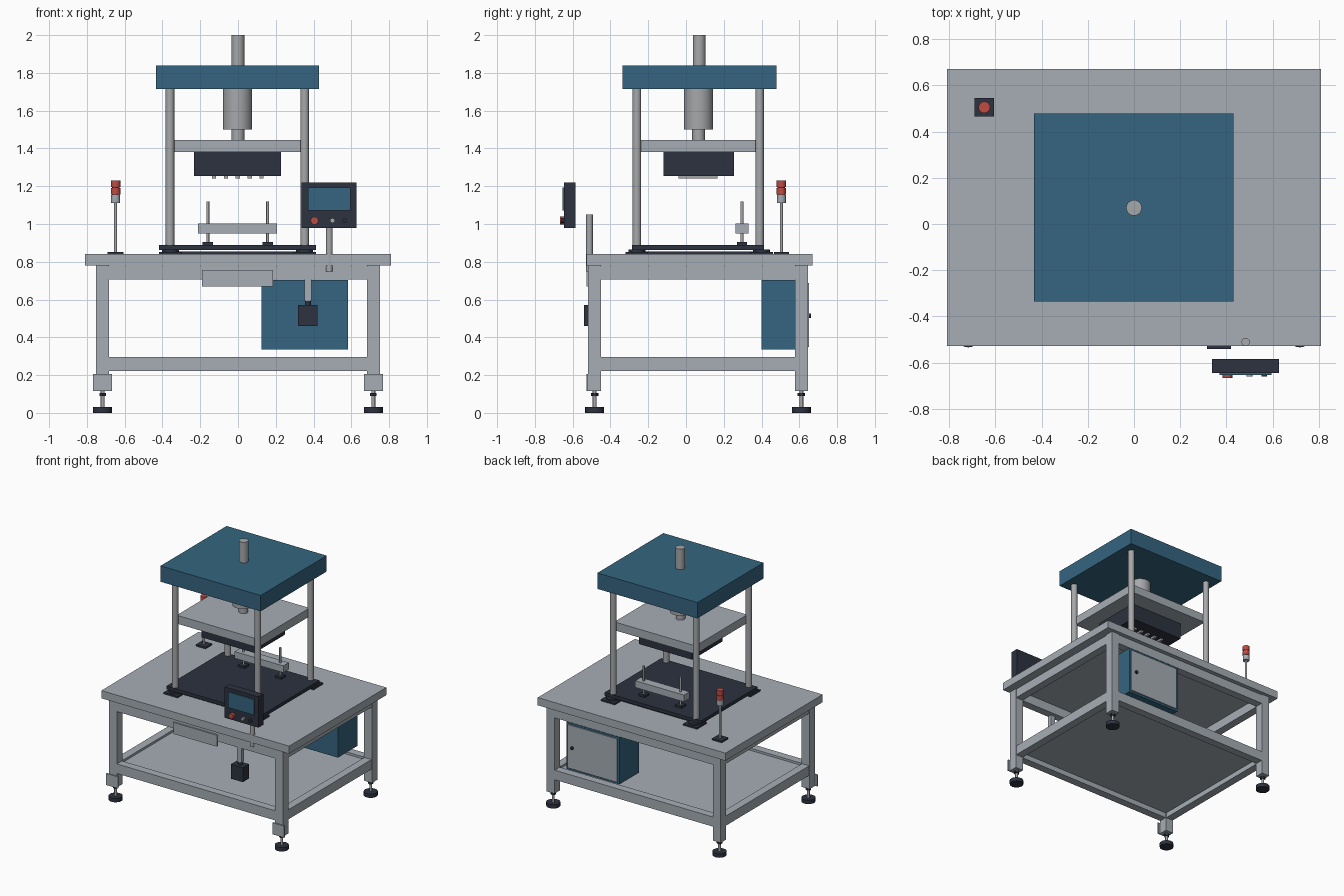
import bpy, math

if "Cube" in bpy.data.objects:
    bpy.data.objects.remove(bpy.data.objects["Cube"])


def material(name, rgb):
    m = bpy.data.materials.new(name)
    m.diffuse_color = (*rgb, 1)
    m.use_nodes = True
    m.node_tree.nodes["Principled BSDF"].inputs["Base Color"].default_value = m.diffuse_color
    return m


GREY = material("painted_grey", (0.38, 0.42, 0.46))
STEEL = material("bare_steel", (0.38, 0.39, 0.40))
BLUE = material("machine_blue", (0.035, 0.13, 0.215))
DARK = material("charcoal", (0.026, 0.032, 0.05))
RED = material("signal_red", (0.53, 0.07, 0.055))


def box(name, x, y, z, mat):
    """Box from (min, max) ranges on each axis."""
    c = [(r[0] + r[1]) / 2 for r in (x, y, z)]
    bpy.ops.mesh.primitive_cube_add(size=1, location=c)
    o = bpy.context.object
    o.scale = [r[1] - r[0] for r in (x, y, z)]
    bpy.ops.object.transform_apply(location=False, rotation=False, scale=True)
    o.name = name
    o.data.materials.append(mat)
    return o


def rod(name, x, y, z, r, mat, sides=20):
    """Vertical cylinder; z is a (min, max) range."""
    bpy.ops.mesh.primitive_cylinder_add(vertices=sides, radius=r, depth=z[1] - z[0],
                                        location=(x, y, (z[0] + z[1]) / 2))
    o = bpy.context.object
    o.name = name
    o.data.materials.append(mat)
    bpy.ops.object.shade_smooth_by_angle(angle=math.radians(40))
    return o


def knob(name, x, y, z, r, mat):
    """Cylinder along y; y is a (min, max) range."""
    bpy.ops.mesh.primitive_cylinder_add(vertices=16, radius=r, depth=y[1] - y[0],
                                        location=(x, (y[0] + y[1]) / 2, z),
                                        rotation=(math.pi / 2, 0, 0))
    o = bpy.context.object
    o.name = name
    o.data.materials.append(mat)
    bpy.ops.object.shade_smooth_by_angle(angle=math.radians(40))


# Table
box("table_top", (-0.81, 0.81), (-0.527, 0.67), (0.78, 0.84), GREY)
LEG_X, LEG_Y, H = 0.717, (-0.484, 0.611), 0.034
for x in (-LEG_X, LEG_X):
    for y in LEG_Y:
        box("leg", (x - H, x + H), (y - H, y + H), (0.115, 0.78), GREY)
        rod("foot_pad", x, y, (0, 0.03), 0.05, DARK)
        rod("foot_stem", x, y, (0.03, 0.115), 0.01, STEEL, 12)
        rod("foot_nut", x, y, (0.09, 0.105), 0.02, DARK, 6)
    # Mounting plate on the front of each front leg
    box("leg_bracket", (x - 0.05, x + 0.05), (-0.528, -0.518), (0.115, 0.205), GREY)

# Upper and lower rails
for label, z in (("upper", (0.705, 0.776)), ("lower", (0.222, 0.297))):
    for y in LEG_Y:
        box(label + "_long_rail", (-LEG_X + H, LEG_X - H), (y - H + .003, y + H - .003), z, GREY)
    for x in (-LEG_X, LEG_X):
        box(label + "_side_rail", (x - H + .003, x + H - .003),
            (LEG_Y[0] + H, LEG_Y[1] - H), z, GREY)
box("shelf", (-0.69, 0.69), (-0.46, 0.585), (0.262, 0.28), GREY)
box("front_plate", (-0.19, 0.185), (-0.526, -0.51), (0.668, 0.757), GREY)

# Press base
CY = 0.067
box("base_plate", (-0.418, 0.413), (-0.285, 0.412), (0.862, 0.888), DARK)
box("base_underplate", (-0.33, 0.33), (-0.25, 0.38), (0.84, 0.855), DARK)
for x in (-0.357, 0.353):
    for y in (-0.26, 0.4):
        box("base_pad", (x - 0.06, x + 0.06), (y - 0.06, y + 0.06), (0.84, 0.852), DARK)
        rod("pad_spacer", x, y, (0.852, 0.864), 0.045, DARK)

# Columns, crown and moving plate
for x in (-0.36, 0.353):
    for y in (-0.26, 0.39):
        rod("column", x, y, (0.888, 1.716), 0.023, STEEL)
box("crown", (-0.433, 0.43), (-0.335, 0.478), (1.716, 1.84), BLUE)
box("moving_plate", (-0.352, 0.348), (-0.252, 0.385), (1.38, 1.445), GREY)
rod("cylinder_top_rod", 0, CY + 0.003, (1.84, 2.0), 0.034, STEEL)
rod("cylinder_body", -0.002, CY, (1.5, 1.716), 0.077, STEEL, 28)
rod("cylinder_ram", 0, CY, (1.445, 1.5), 0.034, STEEL)
box("press_head", (-0.232, 0.227), (-0.12, 0.255), (1.255, 1.38), DARK)
for i in range(5):
    x = -0.127 + 0.063 * i
    box("press_rib", (x - 0.011, x + 0.011), (-0.04, 0.168), (1.24, 1.256), STEEL)

# Fixture bar on two posts
box("fixture_bar", (-0.213, 0.207), (0.262, 0.33), (0.95, 1.003), GREY)
for x in (-0.16, 0.157):
    rod("fixture_post", x, 0.296, (0.888, 1.12), 0.008, STEEL, 12)
    box("fixture_foot", (x - 0.027, x + 0.027), (0.269, 0.323), (0.888, 0.904), DARK)

# Signal lamp
SX, SY = -0.648, 0.505
box("lamp_base", (SX - 0.042, SX + 0.042), (SY - 0.04, SY + 0.04), (0.84, 0.852), DARK)
rod("lamp_pole", SX, SY, (0.852, 1.112), 0.008, STEEL, 12)
rod("lamp_socket", SX, SY, (1.112, 1.153), 0.024, GREY)
rod("lamp_core", SX, SY, (1.15, 1.2), 0.02, DARK)
for z in (1.155, 1.195):
    rod("lamp_light", SX, SY, (z, z + 0.035), 0.025, RED)

# Control panel
rod("panel_post", 0.483, -0.511, (0.748, 1.05), 0.018, STEEL)
box("panel_case", (0.337, 0.628), (-0.645, -0.585), (0.98, 1.22), DARK)
box("panel_screen", (0.37, 0.595), (-0.653, -0.644), (1.072, 1.193), BLUE)
knob("stop_button", 0.405, (-0.667, -0.643), 1.018, 0.021, RED)
knob("grey_button", 0.5, (-0.661, -0.643), 1.018, 0.013, STEEL)
knob("dark_button", 0.563, (-0.661, -0.643), 1.018, 0.012, DARK)

# Hanging switch box
box("switch_arm", (0.352, 0.39), (-0.515, -0.48), (0.592, 0.71), GREY)
rod("switch_gland", 0.37, -0.498, (0.57, 0.594), 0.016, DARK, 12)
box("switch_box", (0.317, 0.42), (-0.541, -0.465), (0.46, 0.572), DARK)

# Electrical cabinet
box("cabinet", (0.125, 0.582), (0.4, 0.642), (0.335, 0.703), BLUE)
box("cabinet_door", (0.14, 0.567), (0.641, 0.65), (0.35, 0.688), GREY)
knob("door_lock", 0.525, (0.649, 0.662), 0.515, 0.012, DARK)
